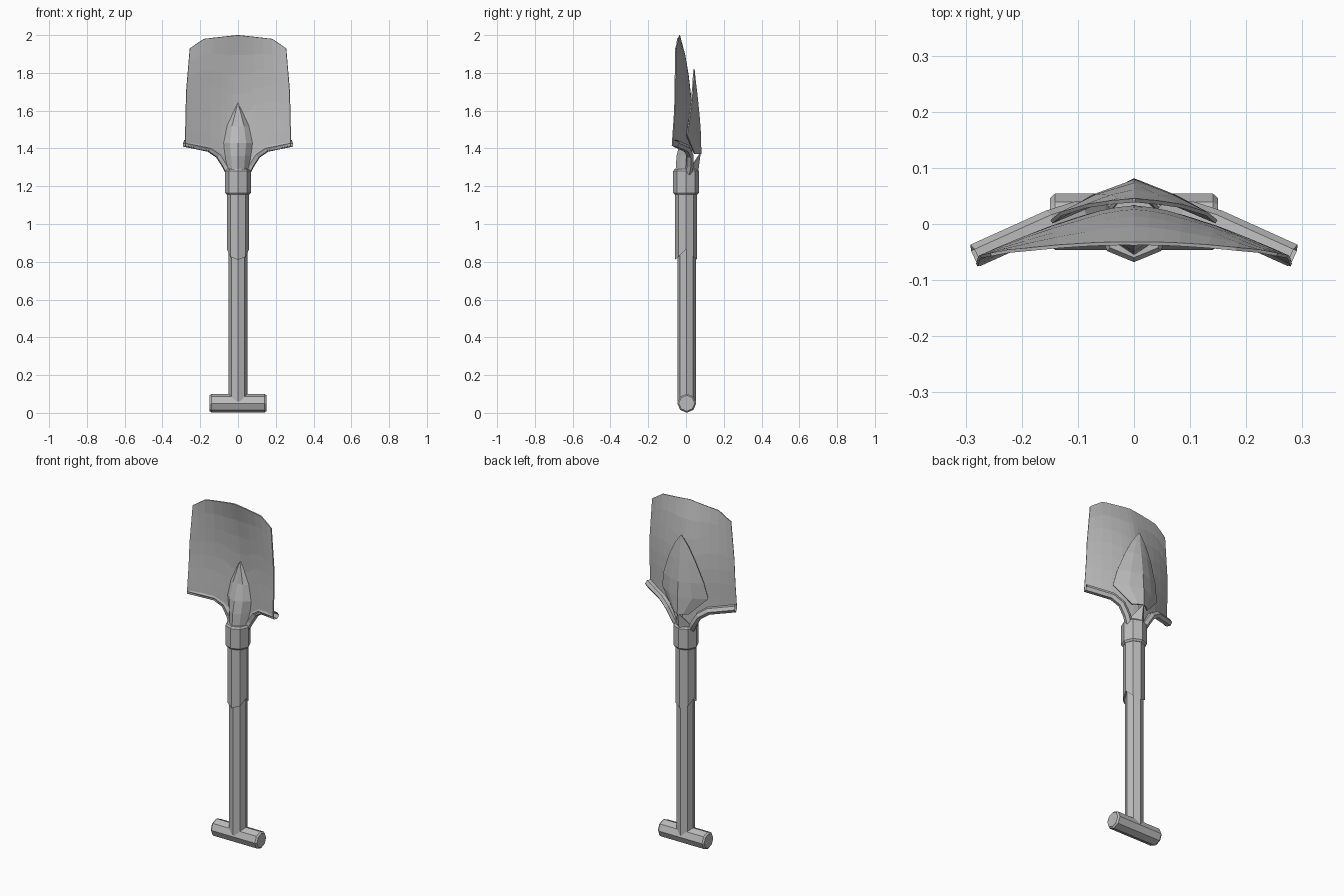
import bpy, bmesh, math

cube = bpy.data.objects.get("Cube")
if cube:
    bpy.data.objects.remove(cube, do_unlink=True)

steel = bpy.data.materials.new("grey_steel")
steel.use_nodes = True
GREY = (0.5, 0.5, 0.5, 1)
steel.diffuse_color = GREY
steel.node_tree.nodes["Principled BSDF"].inputs["Base Color"].default_value = GREY


def interp(table, v):
    """Piecewise linear lookup in a list of (key, value) pairs."""
    for (a, fa), (b, fb) in zip(table, table[1:]):
        if v <= b:
            return fa + (fb - fa) * max(0, v - a) / (b - a)
    return table[-1][1]


def loft(name, rows, closed=False, thickness=0):
    """Skin equal-length rows of points; closed rows also get end caps."""
    bm = bmesh.new()
    grid = [[bm.verts.new(p) for p in row] for row in rows]
    n = len(rows[0])
    for low, high in zip(grid, grid[1:]):
        for i in range(n if closed else n - 1):
            j = (i + 1) % n
            bm.faces.new((low[i], low[j], high[j], high[i]))
    if closed:
        bm.faces.new(grid[0][::-1])
        bm.faces.new(grid[-1])
    bmesh.ops.remove_doubles(bm, verts=bm.verts, dist=0.0005)
    bmesh.ops.recalc_face_normals(bm, faces=bm.faces)
    mesh = bpy.data.meshes.new(name)
    bm.to_mesh(mesh)
    bm.free()
    obj = bpy.data.objects.new(name, mesh)
    bpy.context.collection.objects.link(obj)
    mesh.materials.append(steel)
    if thickness:
        mod = obj.modifiers.new("thickness", 'SOLIDIFY')
        mod.thickness = thickness
        mod.offset = 0
    return obj


def octagon(r):
    return [(r * math.cos(k * math.pi / 4), r * math.sin(k * math.pi / 4)) for k in range(8)]


# Shaft, sleeve with pointed lower rim, and collar
loft("shaft", [[(x, y + 0.003, z) for x, y in octagon(0.049)] for z in (0.06, 1.2)], True)

r = 0.058
sleeve_rows = [[(x, y, 0.865 - 0.055 * abs(y) / r) for x, y in octagon(r)],
               [(x, y, 1.2) for x, y in octagon(r)]]
loft("sleeve", sleeve_rows, True)

collar = [(1.155, 0.06), (1.165, 0.068), (1.28, 0.068), (1.29, 0.06)]
loft("collar", [[(x, y, z) for x, y in octagon(rad)] for z, rad in collar], True)

# Cross grip
grip = [(-0.15, 0.042), (-0.141, 0.05), (0.141, 0.05), (0.15, 0.042)]
loft("cross_grip", [[(x, a + 0.004, b + 0.051) for a, b in octagon(rad)] for x, rad in grip], True)

# Dished blade
half_width = [(1.27, 0.283), (1.42, 0.28), (1.7, 0.274), (1.93, 0.255), (2.0, 0.25)]
centre_y = [(1.27, 0.03), (1.6, 0.03), (1.75, 0.018), (1.9, -0.008), (2.0, -0.035)]
edge_y = [(1.27, -0.075), (1.42, -0.073), (1.6, -0.06), (1.95, -0.054), (2.0, -0.054)]
bottom_z = [(0, 1.27), (0.06, 1.29), (0.09, 1.35), (0.15, 1.39), (0.28, 1.415)]
top_z = [(0, 2.0), (0.72, 1.98), (1, 1.93)]


def blade_point(s, t):
    low, high = interp(bottom_z, abs(s) * 0.28), interp(top_z, abs(s))
    z = low + (high - low) * t
    c, e = interp(centre_y, z), interp(edge_y, z)
    return (s * interp(half_width, z), c + (e - c) * abs(s) ** 1.5, z)


half = [0.1, 0.21, 0.32, 0.53, 0.72, 0.88, 1]
columns = [-s for s in reversed(half)] + [0] + half
loft("blade", [[blade_point(s, t / 7) for s in columns] for t in range(8)], thickness=0.006)

# Ridged front socket that fades into the blade: z, half width, ridge y, side y
socket = [(1.27, 0.055, -0.056, 0.0), (1.36, 0.068, -0.05, 0.012), (1.43, 0.078, -0.034, 0.014),
          (1.52, 0.058, -0.005, 0.018), (1.64, 0.002, 0.022, 0.026)]
loft("front_socket", [[(-w, side, z), (-w * 0.55, (side + ridge) / 2 - 0.008, z), (0, ridge, z),
                       (w * 0.55, (side + ridge) / 2 - 0.008, z), (w, side, z), (0, 0.034, z)]
                      for z, w, ridge, side in socket], True)

# Pointed tang at the back of the neck
loft("back_tang", [[(-0.05, 0.02, 1.27), (0, 0.06, 1.27), (0.05, 0.02, 1.27)],
                   [(-0.045, 0.025, 1.3), (0, 0.065, 1.3), (0.045, 0.025, 1.3)],
                   [(-0.003, 0.072, 1.37), (0, 0.074, 1.37), (0.003, 0.072, 1.37)]], thickness=0.006)

# Leaf-shaped pick folded behind the blade: z, half width, ridge y, edge y
leaf = [(1.37, 0.05, 0.078, 0.045), (1.47, 0.147, 0.076, 0.004), (1.56, 0.13, 0.07, 0.018),
        (1.68, 0.085, 0.058, 0.032), (1.76, 0.045, 0.048, 0.038), (1.82, 0.002, 0.042, 0.042)]
loft("back_leaf", [[(s * w, ridge + (edge - ridge) * abs(s) ** 1.4, z) for s in (-1, -0.5, 0, 0.5, 1)]
                   for z, w, ridge, edge in leaf], thickness=0.007)

# Rolled foot steps along the lower blade edge
step_path = [(0.283, -0.056, 1.427), (0.15, 0.004, 1.4), (0.1, 0.02, 1.365), (0.065, 0.02, 1.31), (0.045, 0.012, 1.27)]
for side, name in ((1, "left_foot_step"), (-1, "right_foot_step")):
    curve = bpy.data.curves.new(name + "_path", 'CURVE')
    curve.dimensions = '3D'
    curve.bevel_depth = 0.021
    curve.bevel_resolution = 1
    line = curve.splines.new('POLY')
    line.points.add(len(step_path) - 1)
    for point, (x, y, z) in zip(line.points, step_path):
        point.co = (side * x, y, z, 1)
    temp = bpy.data.objects.new(name + "_path", curve)
    mesh = bpy.data.meshes.new_from_object(temp)
    bpy.data.objects.remove(temp)
    for face in mesh.polygons:
        face.use_smooth = False
    mesh.materials.clear()
    mesh.materials.append(steel)
    bpy.context.collection.objects.link(bpy.data.objects.new(name, mesh))
